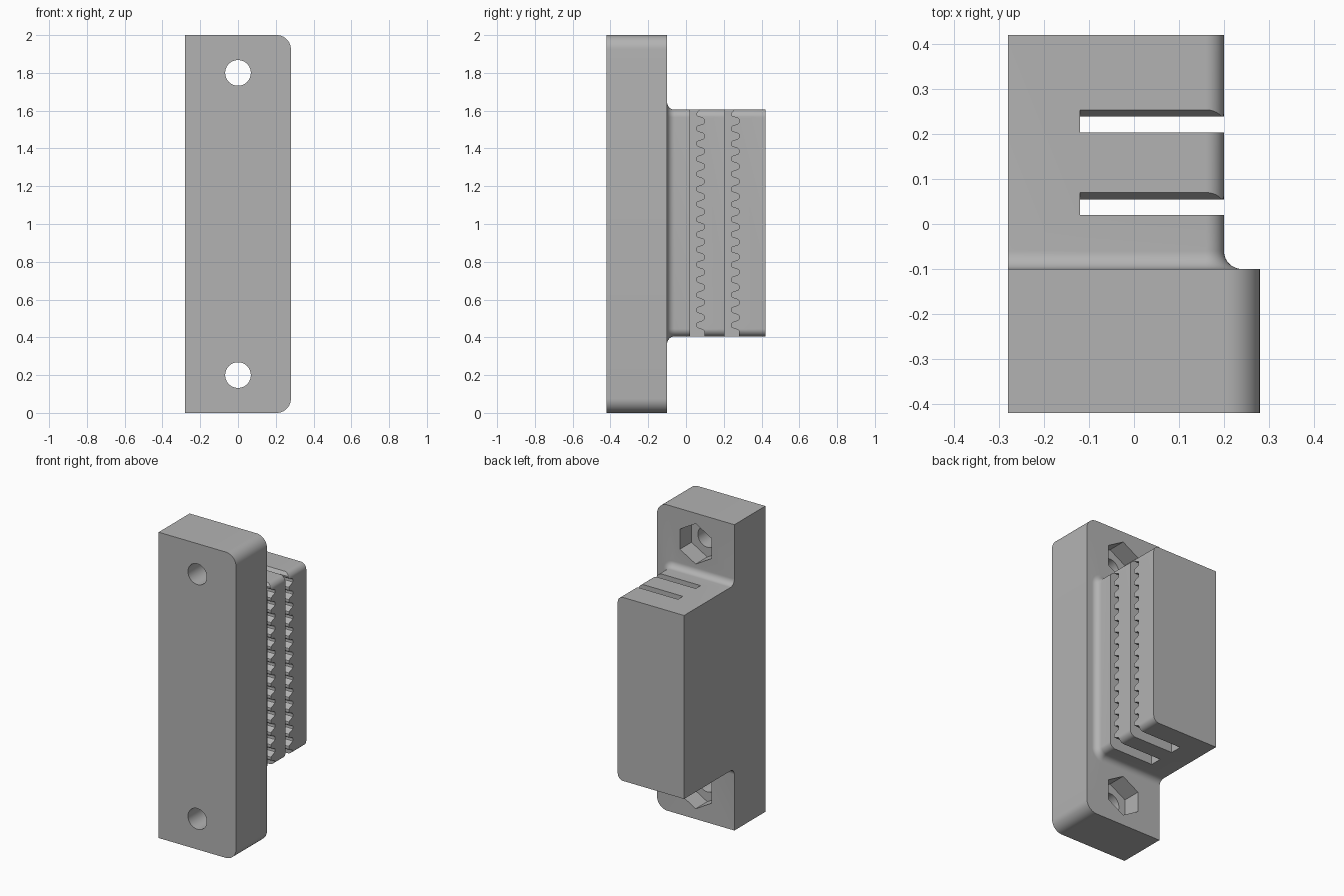
import bpy, bmesh, math
from mathutils import Matrix

cube = bpy.data.objects.get("Cube")
if cube:
    bpy.data.objects.remove(cube, do_unlink=True)

grey = bpy.data.materials.new("plain grey")
grey.use_nodes = True
colour = (0.45, 0.45, 0.45, 1)
grey.diffuse_color = colour
grey.node_tree.nodes["Principled BSDF"].inputs["Base Color"].default_value = colour

LEFT = -0.28      # flat side shared by plate and block
FILLET = 0.04
ARC = 10


def finish(bm, name):
    bmesh.ops.recalc_face_normals(bm, faces=bm.faces)
    mesh = bpy.data.meshes.new(name)
    bm.to_mesh(mesh)
    bm.free()
    mesh.materials.append(grey)
    obj = bpy.data.objects.new(name, mesh)
    bpy.context.collection.objects.link(obj)
    return obj


def outline(x_max, z_min, z_max, r):
    """Open outline in x, z with two rounded corners on the +x side."""
    pts = [(LEFT, z_min)]
    for cz, start in ((z_min + r, -90), (z_max - r, 0)):
        for i in range(ARC + 1):
            a = math.radians(start + 90 * i / ARC)
            pts.append((x_max - r + r * math.cos(a), cz + r * math.sin(a)))
    return pts + [(LEFT, z_max)]


# Mounting plate and block, lofted from front to back with a fillet between
plate = outline(0.28, 0, 2, 0.075)
sections = [(-0.42, plate), (-0.10, plate)]
for i in range(ARC + 1):
    a = math.pi / 2 * i / ARC
    d = FILLET * (1 - math.sin(a))
    y = -0.10 + FILLET * (1 - math.cos(a))
    sections.append((y, outline(0.2 + d, 0.405 - d, 1.605 + d, 0.04 + d)))
sections.append((0.42, sections[-1][1]))

bm = bmesh.new()
rings = [[bm.verts.new((x, y, z)) for x, z in pts] for y, pts in sections]
for a, b in zip(rings, rings[1:]):
    for i in range(len(a) - 1):
        bm.faces.new((a[i], a[i + 1], b[i + 1], b[i]))
bm.faces.new(rings[0])
bm.faces.new(rings[-1])
bm.faces.new([r[0] for r in rings] + [r[-1] for r in reversed(rings)])
body = finish(bm, "belt_clamp_body")


# Cutters
def prism(name, sides, radius, y0, y1, z):
    bm = bmesh.new()
    bmesh.ops.create_cone(bm, cap_ends=True, segments=sides, radius1=radius,
                          radius2=radius, depth=y1 - y0)
    bmesh.ops.rotate(bm, verts=bm.verts, matrix=Matrix.Rotation(math.pi / 2, 3, 'X'))
    bmesh.ops.translate(bm, verts=bm.verts, vec=(0, (y0 + y1) / 2, z))
    return finish(bm, name)


def toothed_slot(name, y0):
    """Belt slot with one flat wall and one wall of rounded teeth."""
    pitch, steps = 0.08, 16
    pts = [(y0, 1.7), (y0, 0.3)]
    z_start = 0.425
    pts.append((y0 + 0.077, 0.3))
    for i in range(15 * steps + 1):
        wave = math.cos(2 * math.pi * i / steps)
        y = y0 + 0.056 + 0.021 * math.tanh(2.2 * wave) / math.tanh(2.2)
        z = z_start + pitch * i / steps
        if z < 1.59:
            pts.append((y, z))
    pts += [(y0 + 0.05, 1.605), (y0 + 0.05, 1.7)]
    bm = bmesh.new()
    face = bm.faces.new([bm.verts.new((-0.12, y, z)) for y, z in pts])
    ext = bmesh.ops.extrude_face_region(bm, geom=[face])
    verts = [v for v in ext["geom"] if isinstance(v, bmesh.types.BMVert)]
    bmesh.ops.translate(bm, verts=verts, vec=(0.5, 0, 0))
    return finish(bm, name)


cutters = [toothed_slot("front_belt_slot_cutter", 0.02),
           toothed_slot("rear_belt_slot_cutter", 0.204)]
for label, z in (("lower", 0.2), ("upper", 1.8)):
    cutters.append(prism(label + "_bolt_hole_cutter", 40, 0.068, -0.6, 0, z))
    cutters.append(prism(label + "_nut_pocket_cutter", 6, 0.132, -0.22, 0, z))

# Cut the slots, bolt holes and nut pockets
bpy.ops.object.select_all(action='DESELECT')
bpy.context.view_layer.objects.active = body
body.select_set(True)
for cutter in cutters:
    mod = body.modifiers.new(cutter.name, 'BOOLEAN')
    mod.operation = 'DIFFERENCE'
    mod.solver = 'EXACT'
    mod.object = cutter
    bpy.ops.object.modifier_apply(modifier=mod.name)
    bpy.data.objects.remove(cutter, do_unlink=True)
bpy.ops.object.shade_smooth_by_angle(angle=math.radians(30))
